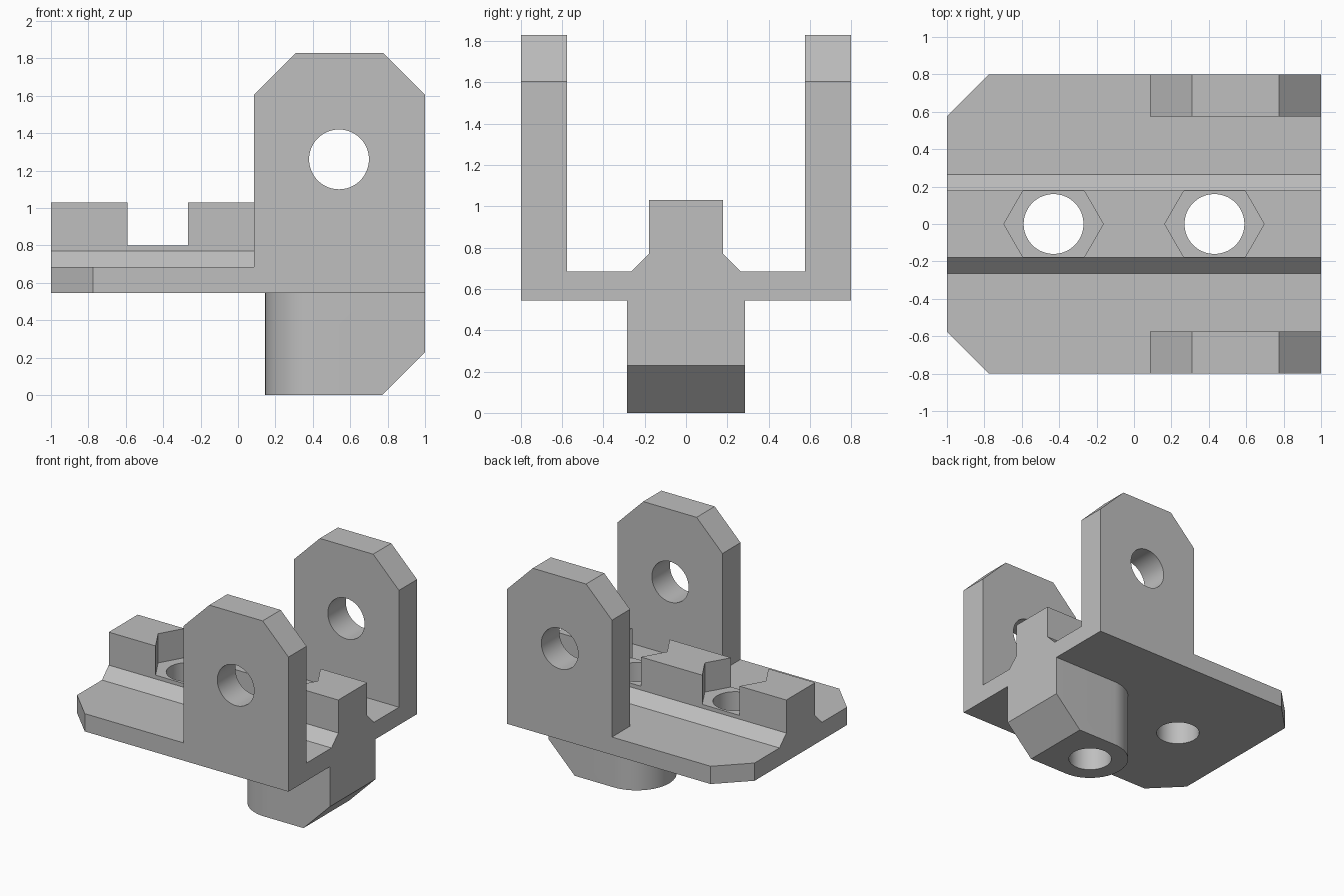
import bpy, bmesh, math
from mathutils import Vector

cube = bpy.data.objects.get("Cube")
if cube:
    bpy.data.objects.remove(cube, do_unlink=True)

grey = bpy.data.materials.new("plain grey")
grey.use_nodes = True
colour = (0.52, 0.52, 0.52, 1)
grey.diffuse_color = colour
grey.node_tree.nodes["Principled BSDF"].inputs["Base Color"].default_value = colour


def prism(name, profile, axis, lo, hi):
    """Extrude a 2D profile along one axis; the profile uses the other two in order."""
    def place(p, d):
        co = list(p)
        co.insert("xyz".index(axis), d)
        return Vector(co)
    bm = bmesh.new()
    face = bm.faces.new([bm.verts.new(place(p, lo)) for p in profile])
    new = bmesh.ops.extrude_face_region(bm, geom=[face])["geom"]
    shift = place((0, 0), hi - lo)
    bmesh.ops.translate(bm, vec=shift, verts=[v for v in new if isinstance(v, bmesh.types.BMVert)])
    bmesh.ops.recalc_face_normals(bm, faces=bm.faces)
    mesh = bpy.data.meshes.new(name)
    bm.to_mesh(mesh)
    bm.free()
    mesh.materials.append(grey)
    ob = bpy.data.objects.new(name, mesh)
    bpy.context.collection.objects.link(ob)
    return ob


def circle(u, v, r, n=64):
    return [(u + r * math.cos(math.tau * i / n), v + r * math.sin(math.tau * i / n)) for i in range(n)]


def combine(target, tool, operation="DIFFERENCE"):
    tool.hide_render = True
    mod = target.modifiers.new("cut", "BOOLEAN")
    mod.operation, mod.solver, mod.object = operation, "EXACT", tool
    bpy.context.view_layer.objects.active = target
    bpy.ops.object.modifier_apply(modifier=mod.name)
    bpy.data.objects.remove(tool, do_unlink=True)


# Body: plate, centre rib and side walls as one section along x
base, floor = 0.545, 0.685
half = [(0.8, base), (0.8, 1.83), (0.575, 1.83), (0.575, floor), (0.265, floor), (0.18, 0.77), (0.18, 1.03)]
body = prism("bracket_body", half + [(-y, z) for y, z in reversed(half)], "x", -1, 1)

for s in (-1, 1):
    # Trim each wall to a lug
    lo, hi = sorted((s * 0.5, s * 0.95))
    trim = [(-1.1, floor), (0.085, floor), (0.085, 2), (-1.1, 2)]
    combine(body, prism("wall_trim", trim, "y", lo, hi))
    # Bevelled lug tops
    for x, d in ((0.085, 1), (1, -1)):
        corner = [(x - d * 0.1, 1.505), (x + d * 0.325, 1.93), (x - d * 0.1, 1.93)]
        combine(body, prism("lug_corner", corner, "y", lo, hi))
    # Bevelled plate corners
    corner = [(-1.1, s * 0.475), (-0.675, s * 0.9), (-1.1, s * 0.9)]
    combine(body, prism("plate_corner", corner, "z", 0.4, 0.75))

# Boss below the plate, rounded at one end and bevelled at the other
arc = [p for p in circle(0.43, 0, 0.285) if p[0] < 0.431]
boss = prism("boss", arc + [(1, -0.285), (1, 0.285)], "z", 0, 0.6)
combine(boss, prism("boss_bevel", [(0.67, -0.1), (1.1, -0.1), (1.1, 0.33)], "y", -0.5, 0.5))
combine(body, boss, "UNION")

# Hexagonal nut pockets with bolt holes
for x in (-0.43, 0.43):
    combine(body, prism("nut_pocket", circle(x, 0, 0.266, 6), "z", 0.8, 1.2))
    combine(body, prism("bolt_hole", circle(x, 0, 0.16), "z", -0.1, 1.2))

# Pin hole through both lugs
combine(body, prism("pin_hole", circle(0.54, 1.26, 0.16), "y", -1, 1))

bpy.ops.object.select_all(action="DESELECT")
body.select_set(True)
bpy.context.view_layer.objects.active = body
bpy.ops.object.shade_smooth_by_angle(angle=math.radians(25))
